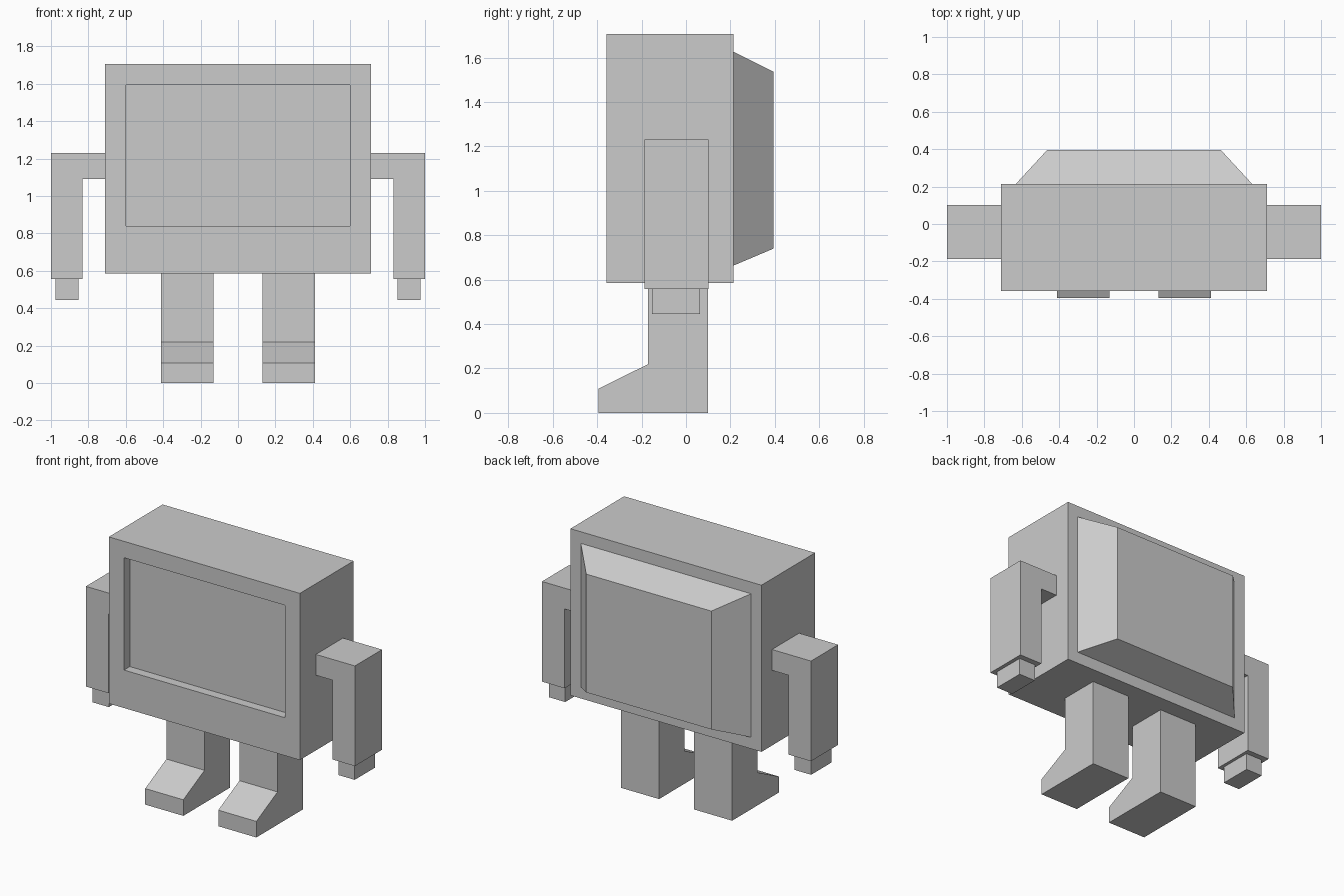
import bpy, bmesh

if "Cube" in bpy.data.objects:
    bpy.data.objects.remove(bpy.data.objects["Cube"])

grey = bpy.data.materials.new("plain grey")
grey.diffuse_color = (0.6, 0.6, 0.6, 1)
grey.use_nodes = True
grey.node_tree.nodes["Principled BSDF"].inputs["Base Color"].default_value = grey.diffuse_color


def finish(name, bm):
    bmesh.ops.recalc_face_normals(bm, faces=bm.faces)
    mesh = bpy.data.meshes.new(name)
    bm.to_mesh(mesh)
    bm.free()
    mesh.materials.append(grey)
    obj = bpy.data.objects.new(name, mesh)
    bpy.context.collection.objects.link(obj)
    return obj


def prism(name, outline, offset):
    """Extrude a flat 3D outline along an offset."""
    bm = bmesh.new()
    face = bm.faces.new([bm.verts.new(p) for p in outline])
    ext = bmesh.ops.extrude_face_region(bm, geom=[face])
    verts = [v for v in ext["geom"] if isinstance(v, bmesh.types.BMVert)]
    bmesh.ops.translate(bm, verts=verts, vec=offset)
    return finish(name, bm)


def rect(x, z0, z1, y):
    return [(-x, y, z0), (x, y, z0), (x, y, z1), (-x, y, z1)]


def loft(name, rings):
    """Join a series of rectangles and cap both ends."""
    bm = bmesh.new()
    loops = [[bm.verts.new(p) for p in r] for r in rings]
    for a, b in zip(loops, loops[1:]):
        for i in range(4):
            j = (i + 1) % 4
            bm.faces.new((a[i], a[j], b[j], b[i]))
    bm.faces.new(loops[0])
    bm.faces.new(loops[-1])
    return finish(name, bm)


# Cabinet with a recessed screen in the front
loft("cabinet", [rect(0.71, 0.585, 1.705, 0.213),
                 rect(0.71, 0.585, 1.705, -0.357),
                 rect(0.598, 0.84, 1.595, -0.357),
                 rect(0.598, 0.84, 1.595, -0.295)])

# Tapered housing on the back
loft("back_housing", [rect(0.633, 0.663, 1.627, 0.213),
                      rect(0.465, 0.74, 1.535, 0.395)])

for side, s in (("left", -1), ("right", 1)):
    # Bent arm
    arm = [(0.71, 1.23), (1, 1.23), (1, 0.557), (0.832, 0.557),
           (0.832, 1.09), (0.71, 1.09)]
    prism(side + "_arm", [(s * x, -0.187, z) for x, z in arm], (0, 0.288, 0))

    # Hand
    hand = [(0.853, 0.557), (0.975, 0.557), (0.975, 0.445), (0.853, 0.445)]
    prism(side + "_hand", [(s * x, -0.153, z) for x, z in hand], (0, 0.217, 0))

    # Leg with a sloping foot
    leg = [(0.1, 0), (-0.395, 0), (-0.395, 0.108), (-0.17, 0.22),
           (-0.17, 0.585), (0.1, 0.585)]
    prism(side + "_leg", [(s * 0.13, y, z) for y, z in leg], (s * 0.283, 0, 0))
